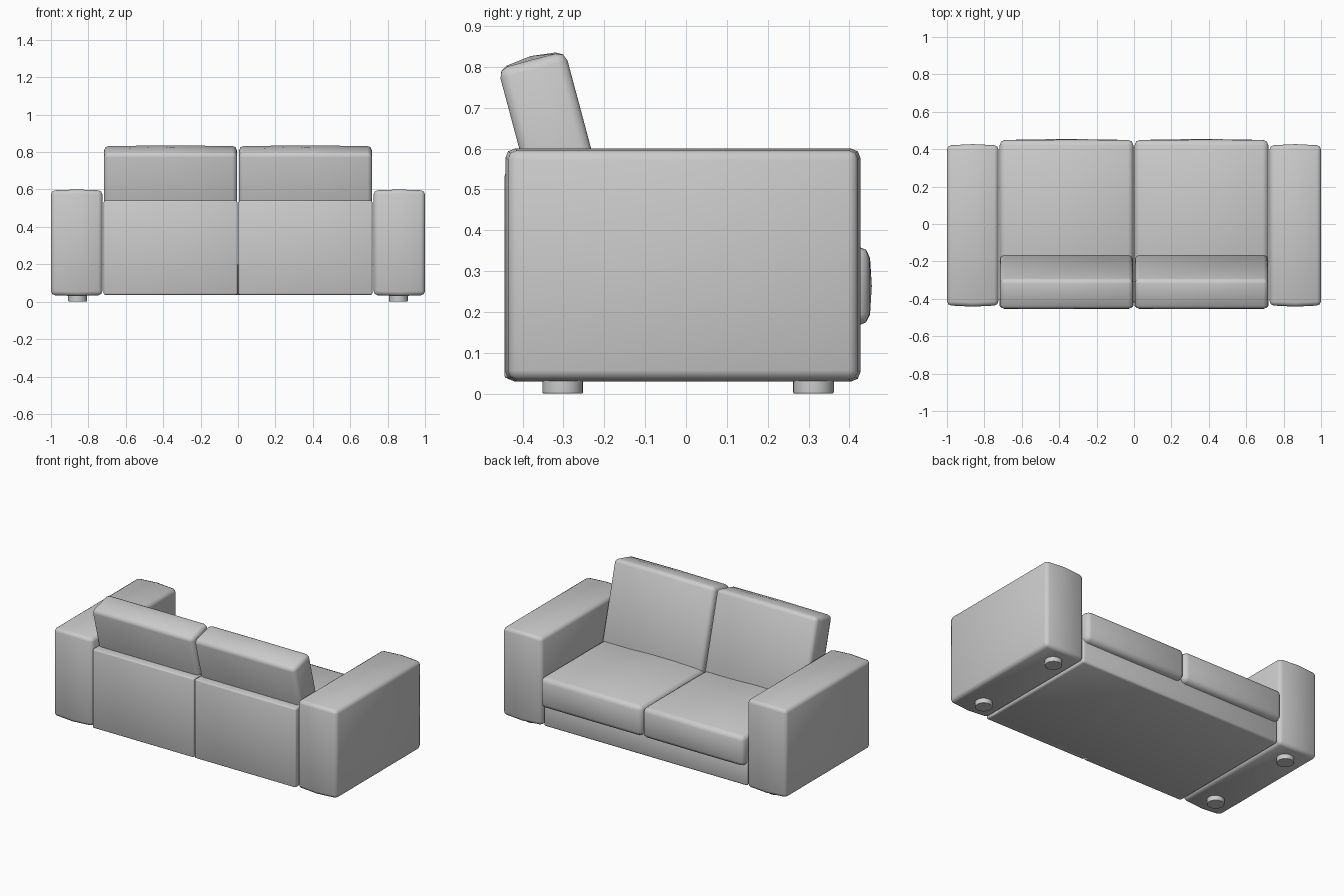
import bpy, bmesh, math
from mathutils import Matrix, Vector

if "Cube" in bpy.data.objects:
    bpy.data.objects.remove(bpy.data.objects["Cube"], do_unlink=True)

fabric = bpy.data.materials.new("light_grey_fabric")
fabric.use_nodes = True
GREY = (0.6, 0.6, 0.6, 1)
fabric.diffuse_color = GREY
fabric.node_tree.nodes["Principled BSDF"].inputs["Base Color"].default_value = GREY


def finish(name, bm, bevel, segments):
    """Turn a bmesh into a bevelled, smooth shaded object."""
    mesh = bpy.data.meshes.new(name)
    bm.to_mesh(mesh)
    bm.free()
    mesh.materials.append(fabric)
    for poly in mesh.polygons:
        poly.use_smooth = True
    obj = bpy.data.objects.new(name, mesh)
    bpy.context.collection.objects.link(obj)
    mod = obj.modifiers.new("rounded_edges", 'BEVEL')
    mod.width = bevel
    mod.segments = segments
    mod.limit_method = 'ANGLE'
    mod.angle_limit = math.radians(40)
    return obj


def padded_box(name, low, high, bevel, crown=(0, 0, 0), across=None, tilt=0, segments=2):
    """Box whose faces swell by crown (inside the given limits).
    With across set, the swell varies only along that axis."""
    low, high = Vector(low), Vector(high)
    half, centre = (high - low) / 2, (high + low) / 2
    bm = bmesh.new()
    bmesh.ops.create_cube(bm, size=2)
    bmesh.ops.subdivide_edges(bm, edges=bm.edges[:], cuts=1, use_grid_fill=True)
    for v in bm.verts:
        unit = v.co.copy()
        for a in range(3):
            others = [b for b in range(3) if b != a]
            if across in others:
                others = [across]
            middle = all(abs(unit[b]) < 0.5 for b in others)
            v.co[a] = unit[a] * (half[a] - (0 if middle else crown[a]))
    bm.transform(Matrix.Translation(centre) @ Matrix.Rotation(tilt, 4, 'X'))
    return finish(name, bm, bevel, segments)


def foot(name, x, y):
    bm = bmesh.new()
    bmesh.ops.create_cone(bm, cap_ends=True, segments=24, radius1=0.05, radius2=0.05,
                          depth=0.05, matrix=Matrix.Translation((x, y, 0.025)))
    return finish(name, bm, 0.004, 2)


# Base under the seat
padded_box("base", (-0.718, -0.42, 0.035), (0.718, 0.41, 0.2), 0.012)

for side, s in (("left", 1), ("right", -1)):
    def span(a, b):
        return sorted((s * a, s * b))

    # Arm block with gently swelling ends and top
    x0, x1 = span(0.725, 1.0)
    padded_box(side + "_arm", (x0, -0.442, 0.03), (x1, 0.427, 0.6), 0.022,
               crown=(0, 0.007, 0.005), across=0)

    # Outer back panel
    x0, x1 = span(0.003, 0.718)
    padded_box(side + "_back_panel", (x0, -0.445, 0.037), (x1, -0.34, 0.54), 0.008)

    # Seat cushion
    padded_box(side + "_seat_cushion", (x0, -0.38, 0.155), (x1, 0.455, 0.372), 0.028,
               crown=(0, 0.006, 0.012))

    # Back cushion leaning outwards
    x0, x1 = span(0.006, 0.716)
    padded_box(side + "_back_cushion", (x0, -0.394, 0.28), (x1, -0.224, 0.836), 0.024,
               crown=(0, 0, 0.01), tilt=math.radians(15)
               ).location = (0, 0, 0)

    # Feet
    for end, y in (("front", -0.302), ("rear", 0.312)):
        foot(side + "_" + end + "_foot", s * 0.858, y)

for obj in bpy.context.collection.objects:
    if obj.type == 'MESH' and obj.name.endswith("foot"):
        mod = obj.modifiers.new("flat_caps", 'WEIGHTED_NORMAL')
        mod.keep_sharp = True
